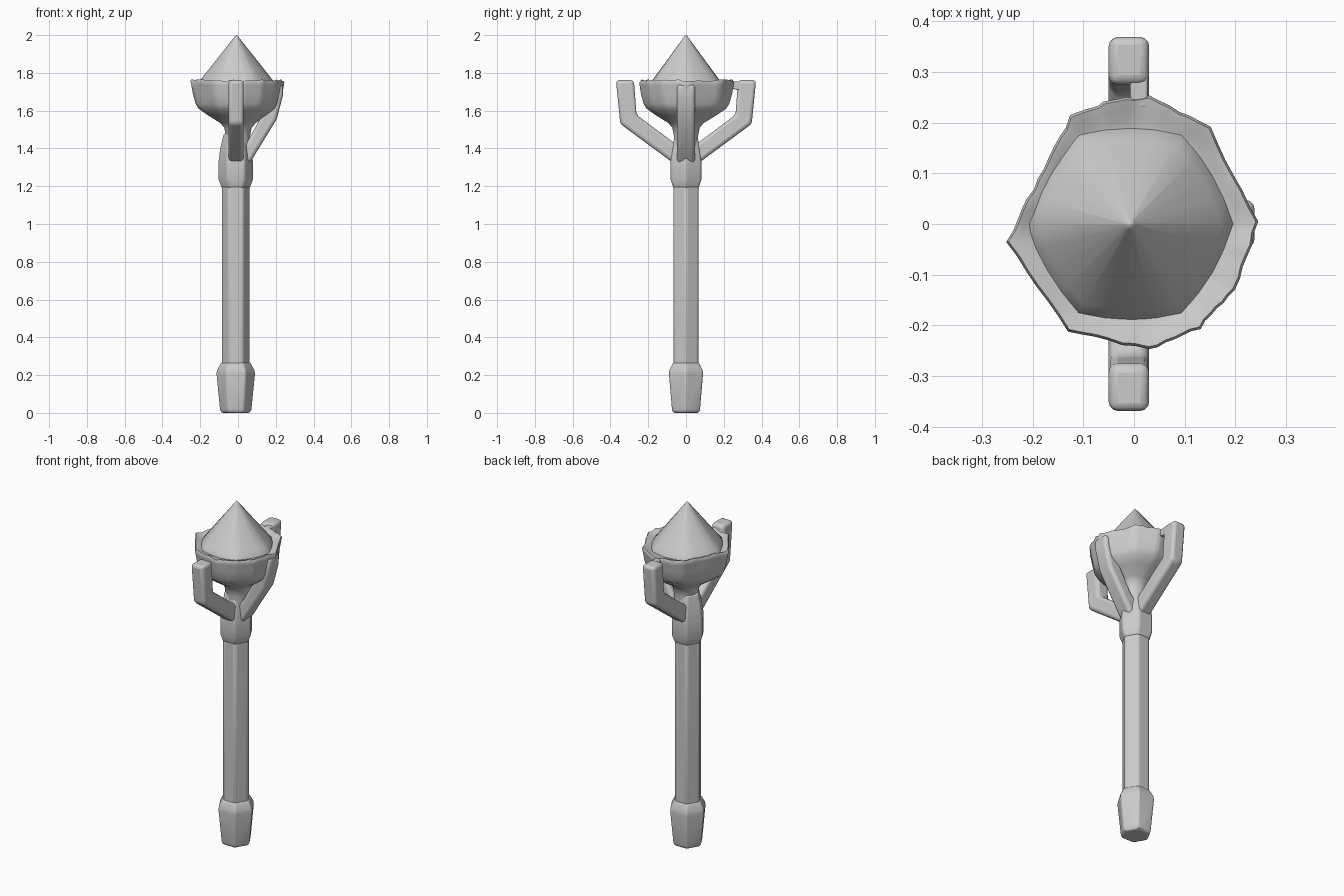
import bpy, bmesh, math, random
from mathutils import Vector

if "Cube" in bpy.data.objects:
    bpy.data.objects.remove(bpy.data.objects["Cube"])

random.seed(4)
CX = -0.012  # axis of the handle


def finish(name, bm, bevel=0.0, angle=35):
    bmesh.ops.recalc_face_normals(bm, faces=bm.faces)
    me = bpy.data.meshes.new(name)
    bm.to_mesh(me)
    bm.free()
    ob = bpy.data.objects.new(name, me)
    bpy.context.collection.objects.link(ob)
    if bevel:
        mod = ob.modifiers.new("soft_edges", 'BEVEL')
        mod.width = bevel
        mod.segments = 3
        mod.limit_method = 'ANGLE'
        mod.angle_limit = math.radians(25)
    bpy.ops.object.select_all(action='DESELECT')
    ob.select_set(True)
    bpy.context.view_layer.objects.active = ob
    bpy.ops.object.shade_smooth_by_angle(angle=math.radians(angle))
    return ob


def loft(rings):
    """Skin a stack of equal-length point rings and cap both ends."""
    bm = bmesh.new()
    vs = [[bm.verts.new(p) for p in ring] for ring in rings]
    n = len(vs[0])
    for a, b in zip(vs, vs[1:]):
        for i in range(n):
            j = (i + 1) % n
            bm.faces.new((a[i], a[j], b[j], b[i]))
    bm.faces.new(vs[0][::-1])
    bm.faces.new(vs[-1])
    return bm


def hex_stack(name, profile, bevel):
    rings = [[(CX + r * math.cos(k * math.pi / 3), r * math.sin(k * math.pi / 3), z)
              for k in range(6)] for r, z in profile]
    return finish(name, loft(rings), bevel, 40)


def arm(name, profile, width, direction, shift=0.0, bevel=0.018):
    """Extrude an (outward, z) outline sideways along a horizontal direction."""
    d = Vector(direction)
    side = Vector((-d.y, d.x, 0))
    rings = []
    for s in (-0.5, 0.5):
        rings.append([d * u + side * (s * width) + Vector((shift, 0, z)) for u, z in profile])
    return finish(name, loft(rings), bevel, 40)


# Six-sided pommel, shaft and collar
hex_stack("pommel", [(0.074, 0.0), (0.085, 0.012), (0.104, 0.205), (0.102, 0.225),
                     (0.08, 0.265)], 0.01)
hex_stack("shaft", [(0.077, 0.2), (0.077, 1.26)], 0.012)
hex_stack("collar", [(0.077, 1.19), (0.094, 1.235), (0.094, 1.33), (0.085, 1.4),
                     (0.066, 1.48)], 0.01)

# Free-standing bent prongs at front and back
prong = [(0.0, 1.29), (0.07, 1.325), (0.348, 1.53), (0.371, 1.762),
         (0.276, 1.762), (0.262, 1.578), (0.07, 1.435), (0.0, 1.40)]
arm("front_prong", prong, 0.08, (0, -1, 0), -0.01)
arm("back_prong", prong, 0.08, (0, 1, 0), -0.01)

# Small bridge joining the back prong to the rim
arm("prong_bridge", [(0.22, 1.735), (0.25, 1.715), (0.31, 1.70), (0.31, 1.755), (0.23, 1.755)],
    0.035, (0, 1, 0), 0.01, 0.006)

# Right-hand arm which grows into the cup
arm("side_arm", [(0.0, 1.27), (0.07, 1.335), (0.205, 1.555), (0.238, 1.68), (0.238, 1.74),
                 (0.16, 1.74), (0.135, 1.59), (0.055, 1.445), (0.0, 1.40)], 0.095, (1, 0, 0))

# Cup: irregular rim outline lofted down into a round stem
outline = [(0.247, 0.005), (0.15, 0.19), (0.03, 0.256), (-0.06, 0.24), (-0.125, 0.213),
           (-0.19, 0.09), (-0.25, -0.035), (-0.13, -0.212), (0.03, -0.25),
           (0.13, -0.205), (0.2, -0.13)]
pts = []
for a, b in zip(outline, outline[1:] + outline[:1]):
    for t in range(6):
        pts.append(Vector(a).lerp(Vector(b), t / 6))
bumps = [random.uniform(-1, 1) for _ in pts]
# (z, scale, roundness, bump strength)
levels = [(1.30, 0.28, 1, 0), (1.47, 0.275, 1, 0), (1.51, 0.31, 1, 0), (1.535, 0.4, 0.9, 0),
          (1.575, 0.66, 0.6, 0), (1.61, 0.85, 0.3, 0), (1.635, 0.905, 0.15, 0),
          (1.69, 0.955, 0, 0), (1.735, 0.985, 0, 0.4), (1.752, 1.0, 0, 1),
          (1.761, 0.98, 0, 1), (1.757, 0.92, 0, 0.7), (1.748, 0.84, 0.2, 0.2),
          (1.742, 0.74, 0.6, 0)]
rings = []
for z, s, rnd, bump in levels:
    ring = []
    for p, w in zip(pts, bumps):
        r = s * (p.length * (1 - rnd) + 0.235 * rnd) + 0.003 * bump * w
        d = p.normalized()
        ring.append((d.x * r, d.y * r, z + 0.006 * bump * w))
    rings.append(ring)
finish("cup", loft(rings), 0, 60)

# Pointed gem: softened six-sided cone
rings = []
for z, r in ((1.72, 0.205), (1.748, 0.197), (1.775, 0.176), (1.99, 0.011), (2.0, 0.003)):
    ring = []
    for k in range(24):
        a = k * math.pi / 12
        flat = math.cos(math.pi / 6) / math.cos(a % (math.pi / 3) - math.pi / 6)
        rr = r * (0.45 + 0.55 * flat) * 1.03
        ring.append((-0.008 + rr * math.cos(a), rr * math.sin(a), z))
    rings.append(ring)
finish("gem", loft(rings), 0, 60)
